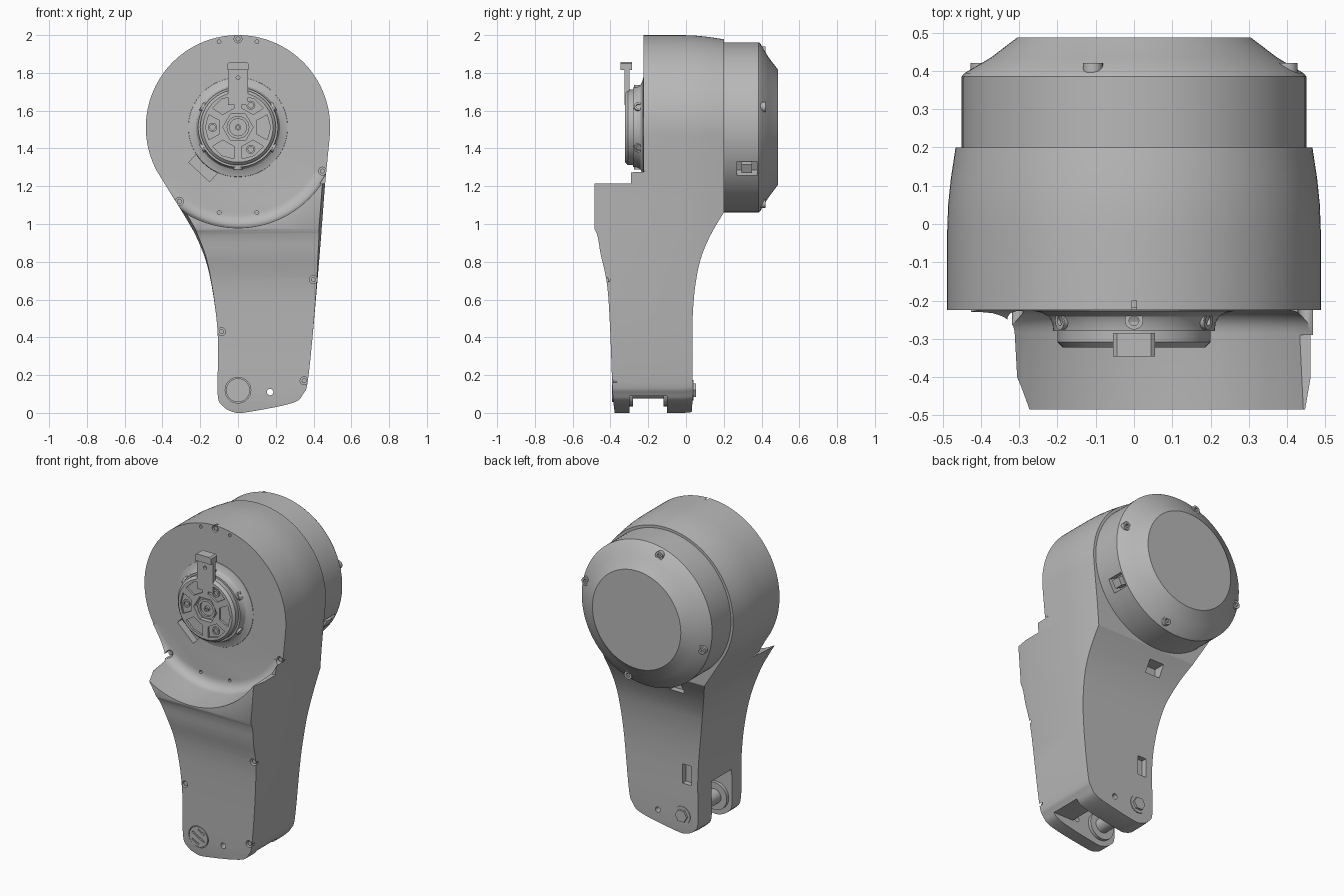
import bpy, bmesh
from math import sin, cos, radians, pi
from mathutils import Vector

if "Cube" in bpy.data.objects:
    bpy.data.objects.remove(bpy.data.objects["Cube"])

grey = bpy.data.materials.new("satin grey")
grey.use_nodes = True
grey.diffuse_color = (0.48, 0.48, 0.48, 1)
grey.node_tree.nodes["Principled BSDF"].inputs["Base Color"].default_value = (0.48, 0.48, 0.48, 1)
HUB_Z = 1.512
HEAD_R = 0.488
parts = []


def loft(name, rings, part=True):
    """Skin closed rings of equal length and cap both ends."""
    bm = bmesh.new()
    rows = [[bm.verts.new(p) for p in ring] for ring in rings]
    n = len(rows[0])
    for a, b in zip(rows, rows[1:]):
        for i in range(n):
            bm.faces.new((a[i], a[(i + 1) % n], b[(i + 1) % n], b[i]))
    bm.faces.new(rows[0])
    bm.faces.new(rows[-1])
    bmesh.ops.recalc_face_normals(bm, faces=bm.faces)
    mesh = bpy.data.meshes.new(name)
    bm.to_mesh(mesh)
    bm.free()
    obj = bpy.data.objects.new(name, mesh)
    bpy.context.collection.objects.link(obj)
    if part:
        parts.append(obj)
    return obj


def prism(name, pts, y0, y1, part=True):
    return loft(name, [[(x, y, z) for x, z in pts] for y in (y0, y1)], part)


def lathe(name, profile, x=0, z=HUB_Z, n=96, part=True):
    """Turn (radius, y) points about an axis along y."""
    return loft(name, [[(x + r * cos(2 * pi * i / n), y, z + r * sin(2 * pi * i / n))
                        for i in range(n)] for r, y in profile], part)


def cyl(name, r, y0, y1, x=0, z=HUB_Z, n=32, part=True):
    return lathe(name, [(r, y0), (r, y1)], x, z, n, part)


def bar(name, x, z, w, h, y0, y1, turn=0, part=True):
    c, s = cos(radians(turn)), sin(radians(turn))
    corners = [(-w / 2, -h / 2), (w / 2, -h / 2), (w / 2, h / 2), (-w / 2, h / 2)]
    return prism(name, [(x + u * c - v * s, z + u * s + v * c) for u, v in corners], y0, y1, part)


def boolean(obj, cutters, op="DIFFERENCE"):
    """Apply cutters in order, then delete them."""
    for c in cutters:
        m = obj.modifiers.new("cut", "BOOLEAN")
        m.operation, m.object, m.solver = op, c, "EXACT"
    dg = bpy.context.evaluated_depsgraph_get()
    mesh = bpy.data.meshes.new_from_object(obj.evaluated_get(dg))
    obj.modifiers.clear()
    obj.data = mesh
    for c in cutters:
        bpy.data.objects.remove(c)


def spline(pts, steps=5):
    """Catmull-Rom curve through 2D points."""
    v = [Vector(p) for p in pts]
    v = [2 * v[0] - v[1]] + v + [2 * v[-1] - v[-2]]
    out = []
    for a, b, c, d in zip(v, v[1:], v[2:], v[3:]):
        for i in range(steps):
            t = i / steps
            out.append(0.5 * (2 * b + (c - a) * t + (2 * a - 5 * b + 4 * c - d) * t * t
                              + (3 * b - a - 3 * c + d) * t ** 3))
    return [tuple(p) for p in out + [v[-2]]]


# Housing: round head and tapering leg, lofted front to back
head = [(HEAD_R * cos(radians(a)), HUB_Z + HEAD_R * sin(radians(a))) for a in range(-5, 211, 3)]
leg = spline([(-0.34, 1.135), (-0.275, 1.03), (-0.215, 0.92), (-0.16, 0.77), (-0.12, 0.55),
              (-0.105, 0.35), (-0.108, 0.1), (-0.08, 0.035), (-0.02, 0.003), (0.05, 0.004),
              (0.28, 0.05), (0.345, 0.1), (0.375, 0.21), (0.425, 0.75), (0.46, 1.2)])
sections = [(-0.485, 0.97), (-0.4, 1), (-0.02, 1), (0.05, 0.995), (0.12, 0.98), (0.2, 0.955)]
housing = loft("housing", [[(x * s, y, HUB_Z + (z - HUB_Z) * s) for x, z in head + leg]
                           for y, s in sections])
side = spline([(-0.6, 1.0), (-0.486, 0.975), (-0.45, 0.83), (-0.418, 0.68), (-0.402, 0.45),
               (-0.388, 0.1), (-0.37, -0.05)])
side += spline([(0.025, -0.05), (0.035, 0.1), (0.035, 0.5), (0.06, 0.74), (0.11, 0.9),
                (0.2, 1.06), (0.3, 1.2)])
side += [(0.3, 2.2), (-0.6, 2.2)]
boolean(housing, [loft("side_shape", [[(x, y, z) for y, z in side] for x in (-1, 1)], False)], "INTERSECT")

# Front face of the head with a filleted shelf below it
fillet = [(0.465 + 0.06 * sin(radians(t)), -0.285 + 0.06 * cos(radians(t))) for t in range(0, 91, 15)]
cuts = [bar("c", 0, 1.775, 2, 1, -0.7, -0.225, part=False),
        bar("c", 0, 1.715, 2, 1, -0.7, -0.29, part=False),
        lathe("c", fillet + [(0.533, -0.49), (0.533, -0.7)], part=False)]
# Fork at the foot, with the through hole
cuts += [prism("c", [(-0.5, 0.33), (0, 0.3), (0.2, 0.09), (0.7, 0.09), (0.7, -0.2), (-0.5, -0.2)],
               -0.3, -0.1, False),
         cyl("c", 0.017, -0.6, 0.3, 0.17, 0.11, 16, False),
         cyl("c", 0.068, -0.6, -0.375, 0, 0.12, 32, False)]
# Screw seats along the rim, small holes, slanted slot and rear pockets
screws = [(0.447, 1.28, -0.225), (-0.31, 1.12, -0.228), (0.4, 0.705, -0.415), (-0.087, 0.43, -0.398),
          (0.35, 0.17, -0.39), (0, 1.98, -0.225)]
for x, z, y in screws:
    cuts.append(cyl("c", 0.021, y - 0.1, y + 0.025, x, z, 16, False))
for x in (-0.1, 0.1):
    for z in (1.06, 1.965):
        cuts.append(cyl("c", 0.01, -0.3, -0.2, x, z, 12, False))
cuts += [bar("c", -0.185, 1.297, 0.15, 0.06, -0.3, -0.18, -43, False),
         bar("c", -0.03, 0.38, 0.06, 0.12, 0, 0.2, part=False),
         bar("c", -0.03, 0.97, 0.1, 0.07, 0.09, 0.4, part=False)]
boolean(housing, cuts)
for x, z, y in screws:
    cyl("rim_screw", 0.013, y + 0.005, y + 0.03, x, z, 12)

# Foot pivot: slotted front cap, pin, bosses and rear nut
foot_cap = cyl("foot_cap", 0.063, -0.391, -0.37, 0, 0.12)
boolean(foot_cap, [bar("c", 0.6 * d, 0.12 + d, w, 0.011, -0.5, -0.384, -30, False)
                   for d, w in ((-0.034, 0.05), (0, 0.095), (0.034, 0.05))])
cyl("pivot_pin", 0.045, -0.31, -0.09, 0, 0.12)
cyl("front_boss", 0.085, -0.31, -0.28, 0, 0.12)
cyl("rear_boss", 0.085, -0.12, -0.09, 0, 0.12)
cyl("nut_washer", 0.055, 0.02, 0.039, 0, 0.12)
cyl("hex_nut", 0.04, 0.02, 0.052, 0, 0.12, 6)

# Rear motor cover with a cone edge
cover = lathe("motor_cover", [(0.45, 0.15), (0.45, 0.385), (0.443, 0.394), (0.375, 0.434), (0.305, 0.487)])
ports = []
for turn in (-29,):
    ports.append(bar("c", 0.45 * cos(radians(turn)), HUB_Z + 0.45 * sin(radians(turn)),
                     0.12, 0.085, 0.27, 0.375, turn, False))
seats = [(0.415 * cos(radians(a)), HUB_Z + 0.415 * sin(radians(a))) for a in (15, 105, 195, 285)]
ports += [cyl("c", 0.014, 0.4, 0.6, x, z, 12, False) for x, z in seats]
boolean(cover, ports)
for x, z in seats:
    boss = cyl("cover_screw", 0.026, 0.38, 0.42, x, z, 20)
    boolean(boss, [cyl("c", 0.014, 0.405, 0.5, x, z, 6, False)])
bar("port_plug", 0.37, 1.307, 0.06, 0.05, 0.295, 0.35, -29)

# Output hub: flared collar with side screws
lathe("hub_collar", [(0.265, -0.22), (0.262, -0.227), (0.24, -0.232), (0.222, -0.242), (0.213, -0.258),
                     (0.211, -0.28)])
for a in (30, 90, 150, 210, 270, 330):
    u = Vector((cos(radians(a)), 0, sin(radians(a))))
    v = Vector((-u.z, 0, u.x))
    loft("collar_screw", [[u * d + v * r * cos(t * pi / 8) + Vector((0, -0.252 + r * sin(t * pi / 8), HUB_Z))
                           for t in range(16)]
                          for d, r in ((0.19, 0.024), (0.224, 0.024), (0.224, 0.013), (0.214, 0.013))])

# Output disc with wedge pockets and a hexagonal bore
disc = lathe("output_disc", [(0.2, -0.27), (0.2, -0.308), (0.185, -0.323)])
pockets = []
for k in range(6):
    pts = [(r * cos(radians(60 * k + a)), HUB_Z + r * sin(radians(60 * k + a)))
           for r, a in ((0.105, -20), (0.168, -23), (0.172, 0), (0.168, 23), (0.105, 20))]
    pockets.append(prism("c", pts, -0.4, -0.311, False))
pockets.append(cyl("c", 0.08, -0.4, -0.295, n=6, part=False))
boolean(disc, pockets)
for a in (60, 180, 300):
    x, z = 0.135 * cos(radians(a)), HUB_Z + 0.135 * sin(radians(a))
    lathe("disc_screw", [(0.024, -0.3), (0.024, -0.319), (0.014, -0.319), (0.014, -0.31)], x, z, 20)
lathe("centre_bearing", [(0.06, -0.28), (0.06, -0.312), (0.045, -0.312), (0.045, -0.3),
                         (0.016, -0.3), (0.016, -0.315), (0.008, -0.315), (0.008, -0.305)], n=32)

# Pointer arm with a hooked tip
pointer = bar("pointer_arm", 0, 1.73, 0.108, 0.2, -0.325, -0.3)
boolean(pointer, [cyl("c", 0.01, -0.4, -0.31, 0, 1.775, 12, False)])
prism("pointer_tip", [(-0.055, 1.815), (0.055, 1.815), (0.055, 1.85), (0.045, 1.858), (-0.045, 1.858),
                      (-0.055, 1.85)], -0.346, -0.285)

# Colour and shading
bpy.ops.object.select_all(action="DESELECT")
for obj in parts:
    obj.data.materials.clear()
    obj.data.materials.append(grey)
    obj.select_set(True)
bpy.context.view_layer.objects.active = housing
bpy.ops.object.shade_smooth_by_angle(angle=radians(30))
